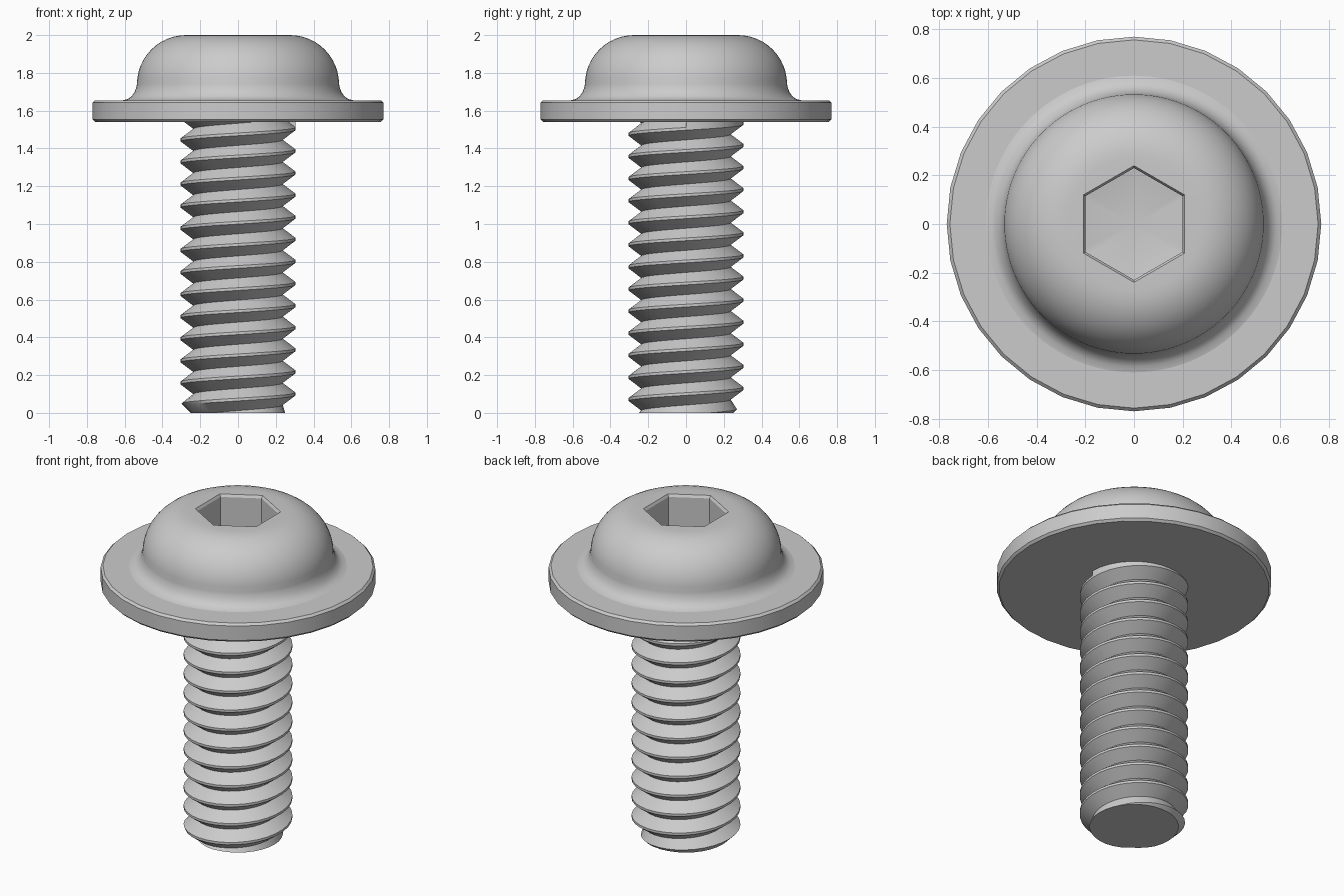
import bpy, bmesh
from math import sin, cos, tau, pi, radians

if "Cube" in bpy.data.objects:
    bpy.data.objects.remove(bpy.data.objects["Cube"])

P = 0.117                      # thread pitch
MAJOR, MINOR = 0.305, 0.237    # thread radii
Z0, LAST = 0.10, 12            # crest height at +x, turn where the groove stops
SEAT = 1.54                    # underside of the flange


def finish(name, bm):
    bmesh.ops.remove_doubles(bm, verts=bm.verts[:], dist=1e-5)
    bmesh.ops.recalc_face_normals(bm, faces=bm.faces[:])
    me = bpy.data.meshes.new(name)
    bm.to_mesh(me)
    bm.free()
    ob = bpy.data.objects.new(name, me)
    bpy.context.collection.objects.link(ob)
    bpy.ops.object.select_all(action='DESELECT')
    ob.select_set(True)
    bpy.context.view_layer.objects.active = ob
    bpy.ops.object.shade_smooth_by_angle(angle=radians(28))
    return ob


def skin(bm, rings):
    for a, b in zip(rings, rings[1:]):
        for i in range(len(a) - 1):
            bm.faces.new((a[i], a[i + 1], b[i + 1], b[i]))


def revolve(name, profile, n):
    """Profile entries are (radius or radius function of angle, z)."""
    bm = bmesh.new()
    rings = []
    for r, z in profile:
        ring = []
        for i in range(n):
            a = tau * i / n
            rr = r(a) if callable(r) else r
            ring.append(bm.verts.new((rr * cos(a), rr * sin(a), z)))
        rings.append(ring + ring[:1])
    skin(bm, rings)
    bmesh.ops.dissolve_degenerate(bm, dist=1e-6, edges=bm.edges[:])
    return finish(name, bm)


def hexagon(corner):
    return lambda a: corner * cos(pi / 6) / cos((a + pi / 6) % (pi / 3) - pi / 6)


# Domed head: fillet, round shoulder, then the hex socket
fillet = [(0.61, 1.655), (0.585, 1.661), (0.563, 1.676), (0.547, 1.70), (0.538, 1.725)]
dome = [(0.275 + 0.26 * cos(pi / 2 * i / 12), 1.74 + 0.26 * sin(pi / 2 * i / 12))
        for i in range(13)]
socket = [(hexagon(0.24), 2.0), (hexagon(0.23), 1.985), (hexagon(0.23), 1.75), (0, 1.72)]
revolve("domed_head", fillet + dome + socket, 96)

# Washer flange
revolve("flange", [(0.59, 1.655), (0.757, 1.655), (0.77, 1.642),
                   (0.77, 1.553), (0.757, SEAT), (0.2, SEAT)], 32)

# Threaded shank: V profile swept along a right-handed helix
bm = bmesh.new()
N = 32
turns = [(k / N, k >= LAST * N) for k in range(-2 * N, (LAST + 1) * N + 1)]
turns.insert((LAST + 2) * N, (LAST, False))
rows = []
for t, filled in turns:
    upper = MAJOR if filled else MINOR
    row = []
    for off, r in ((-P / 2, MINOR), (-P / 16, MAJOR), (P / 16, MAJOR), (P / 2, upper)):
        a = tau * t
        row.append(bm.verts.new((r * cos(a), r * sin(a), Z0 + P * t + off)))
    rows.append(row)
skin(bm, rows)
bmesh.ops.remove_doubles(bm, verts=bm.verts[:], dist=1e-5)

# Trim both ends, chamfer the tip and cap it
for z, up in ((0, -1), (SEAT + 0.003, 1)):
    bmesh.ops.bisect_plane(bm, geom=bm.verts[:] + bm.edges[:] + bm.faces[:],
                           plane_co=(0, 0, z), plane_no=(0, 0, up), clear_outer=True)
for v in bm.verts:
    r, limit = v.co.xy.length, 0.25 + v.co.z
    if r > limit:
        v.co.x *= limit / r
        v.co.y *= limit / r
rim = [e for e in bm.edges if e.is_boundary and all(abs(v.co.z) < 1e-4 for v in e.verts)]
bmesh.ops.holes_fill(bm, edges=rim, sides=0)
finish("threaded_shank", bm)
